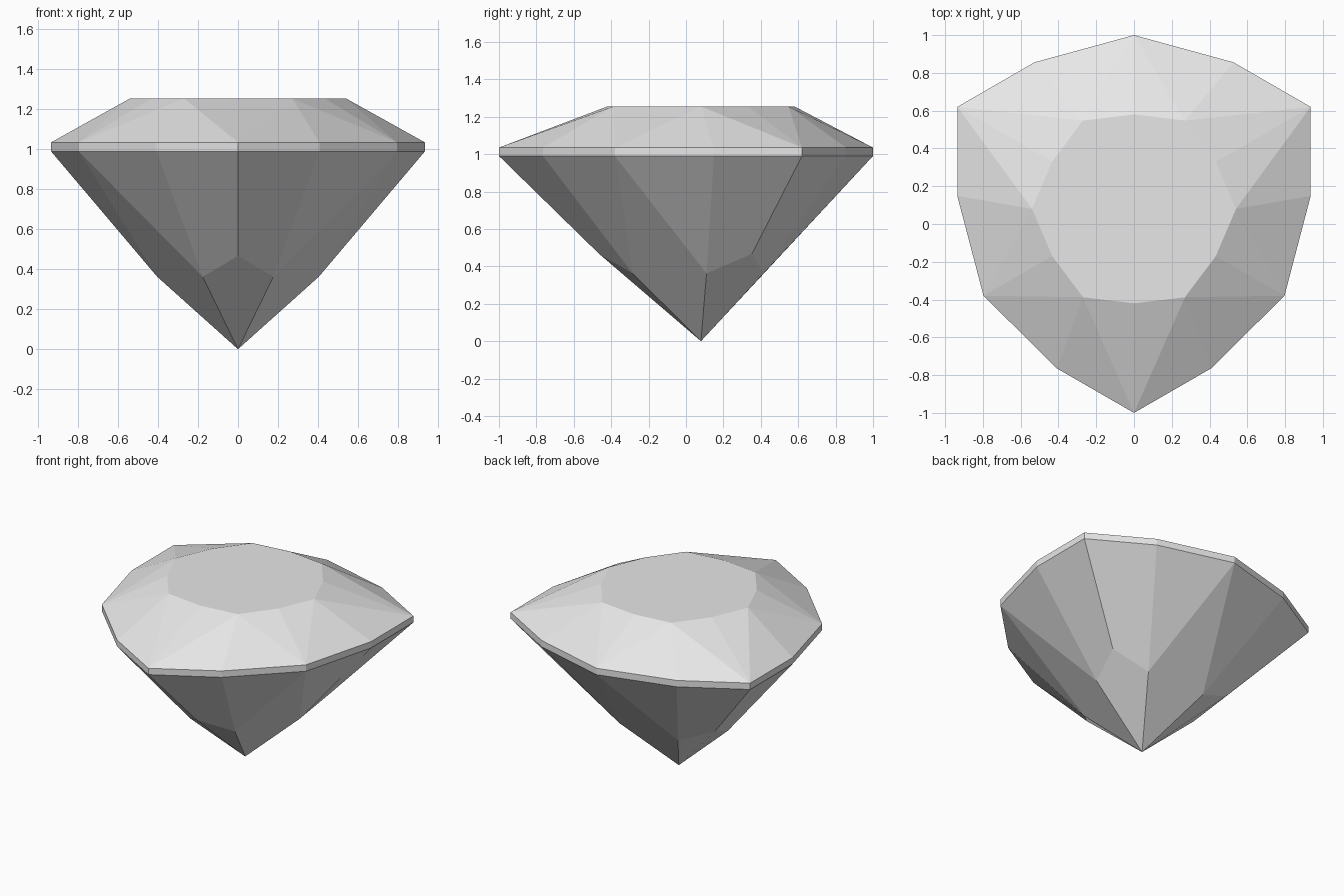
import bpy
import bmesh
from math import radians, cos, sin

# Remove the default cube
cube = bpy.data.objects.get("Cube")
if cube:
    bpy.data.objects.remove(cube, do_unlink=True)

# Stone colour
stone = bpy.data.materials.new("pale_grey_stone")
stone.use_nodes = True
colour = (0.8, 0.8, 0.8, 1)
stone.diffuse_color = colour
stone.node_tree.nodes["Principled BSDF"].inputs["Base Color"].default_value = colour

CENTRE_Y = 0.08
SIDES = 12
bm = bmesh.new()


def ring(z, corner, shoulder, middle, spread):
    """Threefold ring: corner, shoulder, side middle, shoulder."""
    radii = (corner, shoulder, middle, shoulder)
    angles = (0, spread, 60, 120 - spread)
    verts = []
    for i in range(SIDES):
        a = radians(-90 + 120 * (i // 4) + angles[i % 4])
        r = radii[i % 4]
        height = z[i % 4] if isinstance(z, tuple) else z
        verts.append(bm.verts.new((r * cos(a), CENTRE_Y + r * sin(a), height)))
    return verts


def face(*verts):
    bm.faces.new(verts)


table = ring(1.255, 0.5, 0.54, 0.5, 30)
girdle_top = ring(1.035, 1.08, 0.938, 0.92, 25.8)
girdle_low = ring(0.99, 1.08, 0.938, 0.92, 25.8)
belly = ring((0.467, 0.362, 0.4, 0.362), 0.545, 0.405, 0.37, 25.8)
culet = bm.verts.new((0, CENTRE_Y, 0))

# Flat table on top
face(*table)

for i in range(SIDES):
    p, n = (i - 1) % SIDES, (i + 1) % SIDES
    # Girdle band
    face(girdle_low[i], girdle_low[n], girdle_top[n], girdle_top[i])
    # Crown: star facets on even points, break facets on odd points
    if i % 2 == 0:
        face(girdle_top[i], table[i], table[p])
        face(girdle_top[i], table[n], table[i])
    else:
        face(girdle_top[p], girdle_top[i], table[i])
        face(girdle_top[i], girdle_top[n], table[i])
    # Pavilion: facets beside each corner, kites down to the culet
    if i % 4 == 0:
        face(girdle_low[i], belly[i], belly[n], girdle_low[n])
        face(girdle_low[p], belly[p], belly[i], girdle_low[i])
        face(culet, belly[n], belly[i], belly[p])
    elif i % 4 == 2:
        face(girdle_low[p], belly[p], girdle_low[i])
        face(girdle_low[i], belly[n], girdle_low[n])
        face(culet, belly[n], girdle_low[i], belly[p])

# Side-middle belly points lie inside the large kites and are unused
bmesh.ops.delete(bm, geom=[v for v in bm.verts if not v.link_faces], context='VERTS')
bmesh.ops.recalc_face_normals(bm, faces=bm.faces)

mesh = bpy.data.meshes.new("cut_gemstone")
bm.to_mesh(mesh)
bm.free()
mesh.materials.append(stone)
gem = bpy.data.objects.new("cut_gemstone", mesh)
bpy.context.collection.objects.link(gem)
